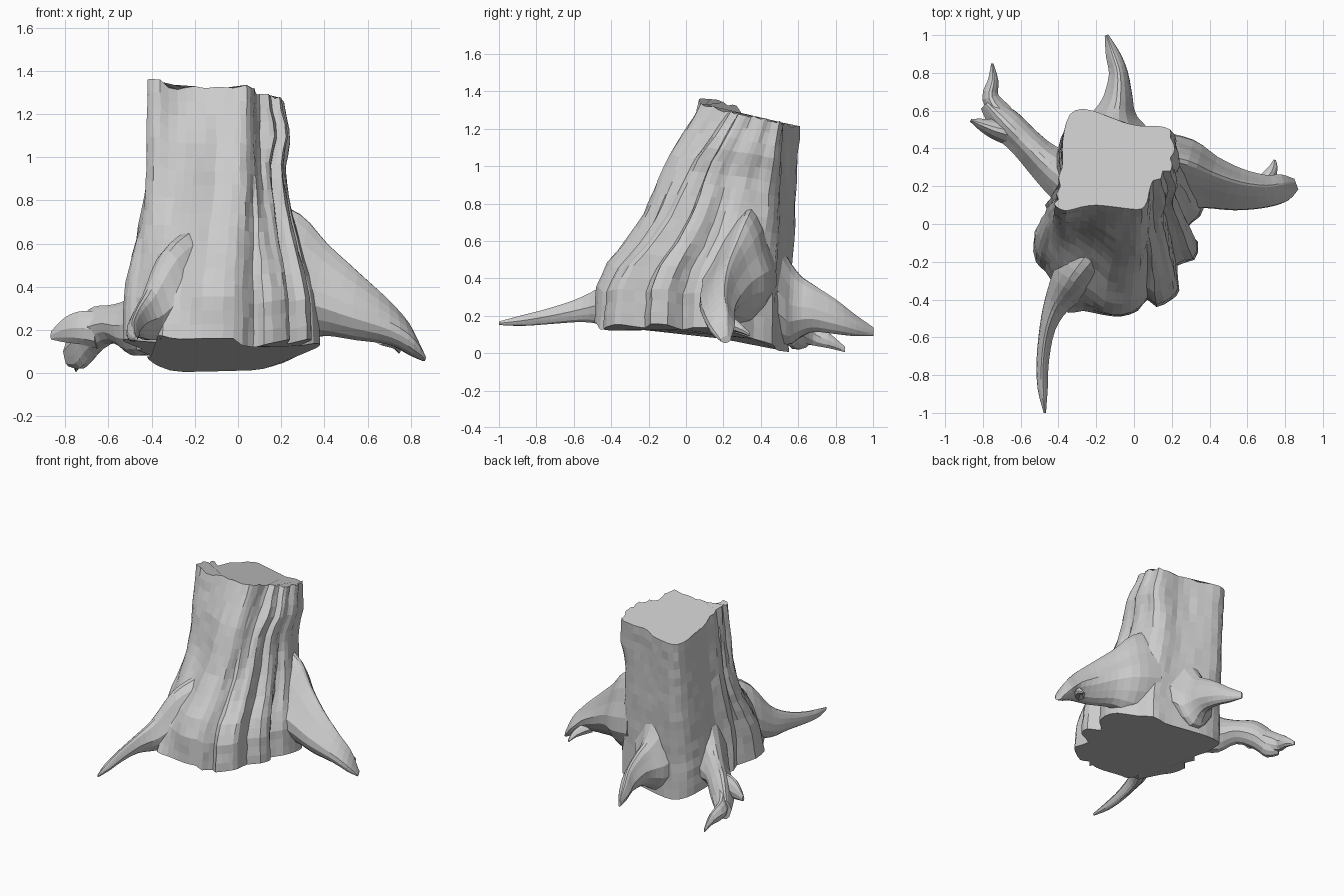
import bpy, bmesh, math, random
from mathutils import Vector

random.seed(4)
bark = bpy.data.materials.new("pale_grey_bark")
bark.diffuse_color = (0.6, 0.6, 0.6, 1)


def spline(p0, p1, p2, p3, t):
    """Catmull-Rom blend of four equal-length tuples."""
    return [0.5 * (2 * b + (c - a) * t + (2 * a - 5 * b + 4 * c - d) * t * t
                   + (3 * b - a - 3 * c + d) * t ** 3)
            for a, b, c, d in zip(p0, p1, p2, p3)]


def lookup(table, t):
    for (a, u), (b, v) in zip(table, table[1:]):
        if t <= b:
            return u + (v - u) * (t - a) / (b - a)
    return table[-1][1]


def loft(name, rings):
    """Skin closed rings of points and cap both ends."""
    bm = bmesh.new()
    rows = [[bm.verts.new(p) for p in ring] for ring in rings]
    n = len(rows[0])
    for a, b in zip(rows, rows[1:]):
        for i in range(n):
            j = (i + 1) % n
            bm.faces.new((a[i], a[j], b[j], b[i]))
    bm.faces.new(rows[0][::-1])
    bm.faces.new(rows[-1])
    bmesh.ops.recalc_face_normals(bm, faces=bm.faces)
    mesh = bpy.data.meshes.new(name)
    bm.to_mesh(mesh)
    bm.free()
    mesh.materials.append(bark)
    obj = bpy.data.objects.new(name, mesh)
    bpy.context.collection.objects.link(obj)
    return obj


def root(name, sections, sides=14, steps=3, ridge=0.4, shear=0.0):
    """Tapered root through sections (x, y, z, half width, half height)."""
    s = [sections[0]] + sections + [sections[-1]]
    path = []
    for i in range(len(sections) - 1):
        path += [spline(*s[i:i + 4], k / steps) for k in range(steps)]
    path.append(list(sections[-1]))
    rings = []
    for i, (x, y, z, w, h) in enumerate(path):
        a, b = path[max(i - 1, 0)], path[min(i + 1, len(path) - 1)]
        d = Vector((b[0] - a[0], b[1] - a[1], 0)).normalized()
        side = Vector((d.y, -d.x, 0))
        ring = []
        for k in range(sides):
            t = 2 * math.pi * k / sides
            up = max(math.sin(t), 0)
            r = 1 + 0.07 * math.cos(5 * t + 1 + 0.15 * i)
            off = w * (r * (1 - ridge * up) * math.cos(t) + shear * up)
            p = Vector((x, y, z)) + side * off
            p.z += h * math.sin(t)
            ring.append(p)
        rings.append(ring)
    return loft(name, rings)


# Trunk: each grain line runs from the cut top (x, y) to the flared base (x, y)
grain = [
    (-.41, .09, -.42, -.33), (-.36, .07, -.38, -.40), (-.28, .09, -.35, -.47),
    (-.20, .10, -.27, -.46), (-.10, .09, -.17, -.48), (-.02, .08, -.07, -.49),
    (.04, .08, .02, -.46), (.07, .12, .07, -.40), (.08, .17, .12, -.44),
    (.10, .23, .20, -.40), (.14, .24, .24, -.35), (.15, .28, .23, -.22),
    (.19, .28, .32, -.19), (.20, .32, .34, -.10), (.19, .35, .28, -.02),
    (.21, .38, .35, .04), (.21, .42, .38, .14), (.19, .46, .36, .25),
    (.19, .50, .27, .36), (.12, .52, .21, .46), (.03, .52, .12, .48),
    (-.06, .54, .00, .51), (-.16, .58, -.14, .54), (-.27, .61, -.26, .55),
    (-.34, .58, -.36, .50), (-.37, .49, -.40, .40), (-.38, .40, -.42, .28),
    (-.38, .30, -.40, .18), (-.40, .25, -.47, .10), (-.39, .20, -.44, .02),
    (-.41, .16, -.53, -.08), (-.40, .13, -.52, -.20), (-.42, .11, -.47, -.25)]
lean = [(0, 0), (.17, .02), (.27, .11), (.39, .31), (.52, .48), (.64, .58),
        (.77, .70), (.89, .86), (1, 1)]
flare = [(0, 0), (.2, .08), (.3, .28), (.4, .5), (.6, .85), (.75, 1), (1, 1)]
n = len(grain)
lines = [spline(*[grain[(i + k) % n] for k in (-1, 0, 1, 2)], t)
         for i in range(n) for t in (0, .5)]
levels = 18
rings = []
for lv in range(levels + 1):
    t = lv / levels
    ring = []
    for tx, ty, bx, by in lines:
        fx, fy = lookup(flare, t), lookup(lean, t)
        if by < 0:      # front left corner is hollowed above its root
            fy += 0.28 * min(max((-.17 - bx) / .2, 0), 1) * math.sin(math.pi * t)
        # underside rises at the flanks and front, and sags at the back
        low = 0.13 - 0.12 * (by + 0.48)
        low += 0.28 * (max(bx - .1, 0) + max(-bx - .3, 0))
        low += 0.03 * (by < -.42 and bx < 0)
        high = 1.325 - 0.22 * (ty - 0.08) + 0.04 * (tx < -.33 and ty < .3)
        wob = 0.004 if 0 < lv < levels else 0
        z = low + (high - low) * t
        if lv == levels:
            z += random.uniform(-.01, .01)      # ragged cut edge
        bulge = 0.03 * (bx > .2) * math.exp(-((t - .85) / .09) ** 2)
        ring.append((bx + (tx - bx) * fx + bulge + random.uniform(-wob, wob),
                     by + (ty - by) * fy + random.uniform(-wob, wob), z))
    rings.append(ring)
loft("trunk", rings)

# Right buttress root with a small spur
root("right_buttress_root", [
    (.12, .29, .48, .20, .33), (.27, .26, .44, .19, .30),
    (.40, .22, .385, .14, .215), (.55, .18, .31, .11, .16),
    (.70, .17, .235, .085, .105), (.80, .19, .155, .07, .075),
    (.86, .21, .075, .03, .02)], sides=18, ridge=0.65, shear=-0.35)
root("right_root_spur", [
    (.66, .19, .18, .045, .05), (.73, .28, .14, .03, .03),
    (.745, .34, .10, .006, .01)], sides=8)

# Front root arching out of the trunk
root("front_root", [
    (-.13, -.04, .48, .15, .22), (-.23, -.17, .45, .14, .21),
    (-.33, -.30, .37, .115, .20), (-.41, -.42, .27, .07, .12),
    (-.46, -.55, .235, .042, .07), (-.485, -.72, .20, .033, .045),
    (-.485, -.87, .175, .027, .03), (-.472, -1.0, .16, .006, .01)], ridge=0.3)

# Back root, spreading where it meets the trunk
root("back_root", [
    (-.10, .42, .42, .22, .32), (-.10, .54, .28, .15, .24),
    (-.09, .61, .25, .10, .17), (-.08, .68, .24, .075, .13),
    (-.08, .80, .195, .05, .095), (-.11, .90, .15, .038, .06),
    (-.145, 1.0, .115, .01, .025)])

# Left root that forks into two prongs
root("left_root", [
    (-.30, .22, .40, .17, .26), (-.39, .27, .28, .13, .19),
    (-.48, .34, .22, .10, .14), (-.57, .43, .23, .085, .09),
    (-.66, .52, .20, .085, .11), (-.72, .58, .14, .07, .12),
    (-.78, .64, .10, .04, .07)])
root("left_root_back_prong", [
    (-.70, .58, .15, .06, .09), (-.76, .67, .11, .045, .07),
    (-.745, .76, .07, .028, .045), (-.75, .85, .02, .006, .015)], sides=10)
root("left_root_side_prong", [
    (-.65, .48, .20, .07, .09), (-.73, .50, .21, .055, .08),
    (-.80, .525, .20, .035, .06), (-.865, .55, .175, .008, .02)], sides=10)
